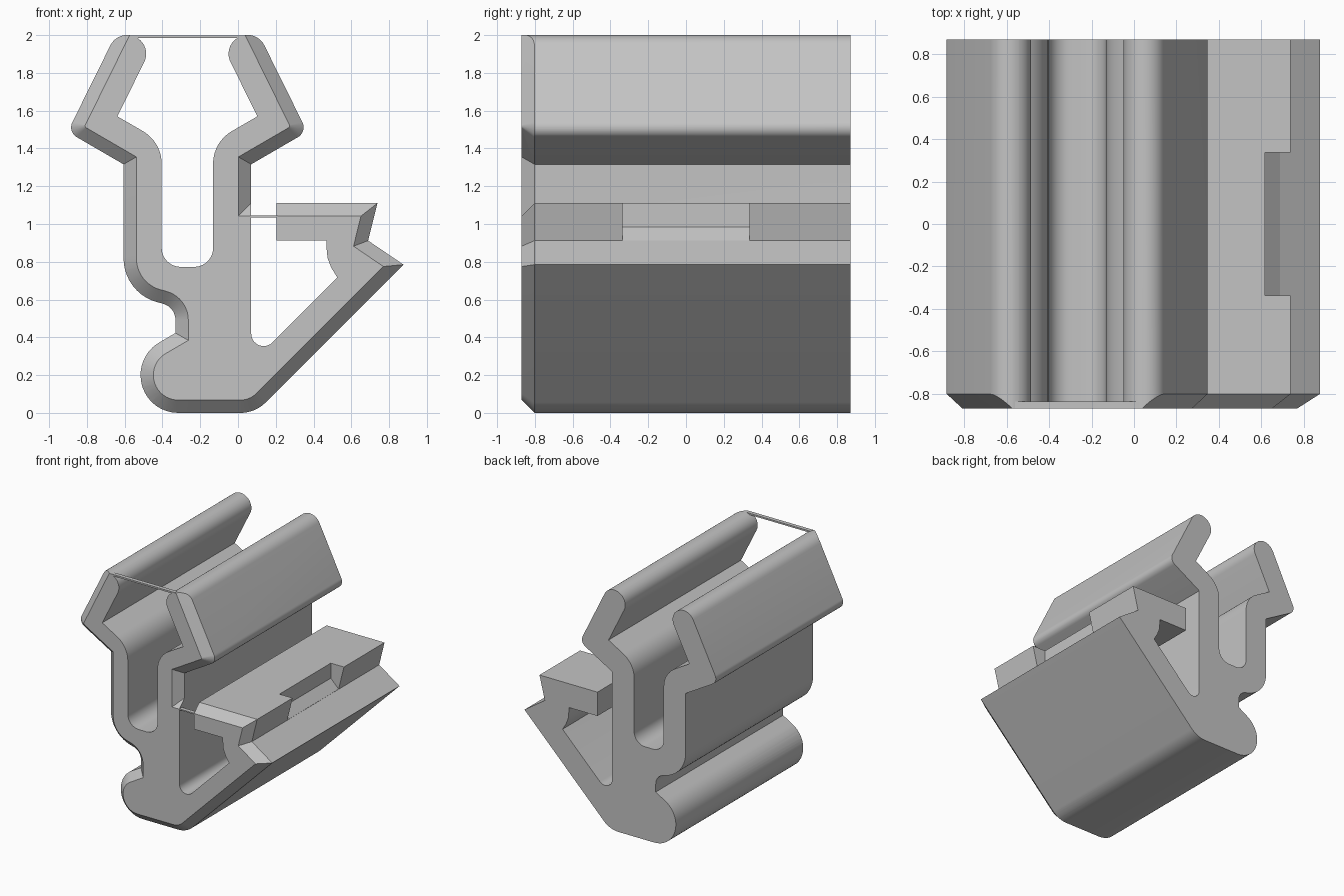
import bpy, bmesh, math
from mathutils import Vector

if "Cube" in bpy.data.objects:
    bpy.data.objects.remove(bpy.data.objects["Cube"])

FRONT, BACK = -0.87, 0.87
CHAMFER = 0.068
AXIS = -0.268      # mirror line of the clip jaws

grey = bpy.data.materials.new("plain grey")
grey.use_nodes = True
grey.diffuse_color = (0.55, 0.55, 0.55, 1)
grey.node_tree.nodes["Principled BSDF"].inputs["Base Color"].default_value = (0.55, 0.55, 0.55, 1)


def mirrored(corners):
    return [(2 * AXIS - x, z, r) for x, z, r in reversed(corners)]


def outline(corners, inset=0.0, steps=10):
    """Offset a counter-clockwise outline inward and round its corners."""
    n = len(corners)
    pts = [Vector(c[:2]) for c in corners]
    moved, radii = [], []
    for i, p in enumerate(pts):
        a = (p - pts[i - 1]).normalized()
        b = (pts[(i + 1) % n] - p).normalized()
        na, nb = Vector((-a.y, a.x)), Vector((-b.y, b.x))
        moved.append(p + (na + nb) * inset / (1 + na.dot(nb)))
        r = corners[i][2]
        convex = a.x * b.y - a.y * b.x > 0
        radii.append(max(r - inset if convex else r + inset, 0.003) if r else 0)
    ring = []
    for i, p in enumerate(moved):
        r = radii[i]
        if not r:
            ring.append(p)
            continue
        a = (p - moved[i - 1]).normalized()
        b = (moved[(i + 1) % n] - p).normalized()
        turn = math.atan2(a.x * b.y - a.y * b.x, a.dot(b))
        start = p - a * r * math.tan(abs(turn) / 2)
        side = Vector((-a.y, a.x)) * math.copysign(1, turn)
        for k in range(steps + 1):
            t = abs(turn) * k / steps
            ring.append(start + a * r * math.sin(t) + side * r * (1 - math.cos(t)))
    return ring


def loft(name, rings):
    """Solid through (y, outline) rings, capped at both ends."""
    bm = bmesh.new()
    loops = [[bm.verts.new((p[0], y, p[1])) for p in ring] for y, ring in rings]
    bm.faces.new(loops[0])
    bm.faces.new(loops[-1][::-1])
    for lo, hi in zip(loops, loops[1:]):
        for i in range(len(lo)):
            j = (i + 1) % len(lo)
            bm.faces.new((lo[j], lo[i], hi[i], hi[j]))
    bmesh.ops.recalc_face_normals(bm, faces=bm.faces)
    mesh = bpy.data.meshes.new(name)
    bm.to_mesh(mesh)
    bm.free()
    mesh.materials.append(grey)
    ob = bpy.data.objects.new(name, mesh)
    bpy.context.collection.objects.link(ob)
    return ob


def cut(ob, tool, operation):
    bpy.ops.object.select_all(action="DESELECT")
    bpy.context.view_layer.objects.active = ob
    ob.select_set(True)
    mod = ob.modifiers.new("cut", "BOOLEAN")
    mod.operation, mod.object, mod.solver = operation, tool, "EXACT"
    bpy.ops.object.modifier_apply(modifier=mod.name)
    bpy.data.objects.remove(tool)


# Shared outer corners: foot with sloped arm, jaw flange, waist and bulb
foot = [(0.091, 0, 0.19), (0.876, 0.785, 0), (0.689, 0.912, 0), (0.738, 1.11, 0)]
flange = [(0.07, 1.316, 0), (0.366, 1.488, 0.06)]
waist = [(-0.606, 0.635, 0.24), (-0.331, 0.56, 0.09), (-0.331, 0.423, 0),
         (-0.516, 0.315, 0.199), (-0.516, 0, 0.199)]

# Extruded clip section with open jaws and hook slot
hook = [(0.205, 1.11, 0), (0.205, 0.912, 0), (0.468, 0.912, 0), (0.468, 0.88, 0),
        (0.474, 0.82, 0), (0.493, 0.77, 0), (0.526, 0.716, 0), (0.07, 0.26, 0.066)]
jaw = flange + [(0.096, 2.034, 0.099), (-0.084, 1.946, 0.099), (0.103, 1.57, 0),
                (-0.132, 1.434, 0.2), (-0.132, 0.773, 0.1)]
section = outline(foot + hook + jaw + mirrored(jaw) + waist)
clip = loft("clip_body", [(FRONT, section), (BACK, section)])

# Chamfer the outer front edges with a tapered envelope that bridges the slots
cheek = flange + [(-0.002, 2.234, 0)]
closed = foot + [(0.07, 1.11, 0)] + cheek + mirrored(cheek) + waist
edge = FRONT + CHAMFER
envelope = loft("chamfer_envelope", [
    (edge - 0.08, outline(closed, 0.08)),
    (edge + 0.01, outline(closed, -0.01)),
    (BACK + 0.1, outline(closed, -0.01))])
cut(clip, envelope, "INTERSECT")

# Notch in the middle of the hook lip
lip = [(0.617, 1.2), (0.617, 0.985), (0.69, 0.913), (0.85, 0.95), (0.85, 1.2)]
cut(clip, loft("lip_notch", [(-0.337, lip), (0.337, lip)]), "DIFFERENCE")


# Thin webs across the two openings at the front
def web(name, x0, x1, z0, z1):
    ring = [(x0, z0), (x1, z0), (x1, z1), (x0, z1)]
    return loft(name, [(FRONT, ring), (FRONT + 0.033, ring)])


web("jaw_web", -0.56, 0.025, 1.986, 1.999)
web("hook_web", 0.065, 0.21, 1.035, 1.045)

# Smooth rounded surfaces, keep hard edges
bpy.ops.object.select_all(action="DESELECT")
clip.select_set(True)
bpy.context.view_layer.objects.active = clip
bpy.ops.object.shade_smooth_by_angle(angle=math.radians(25))
